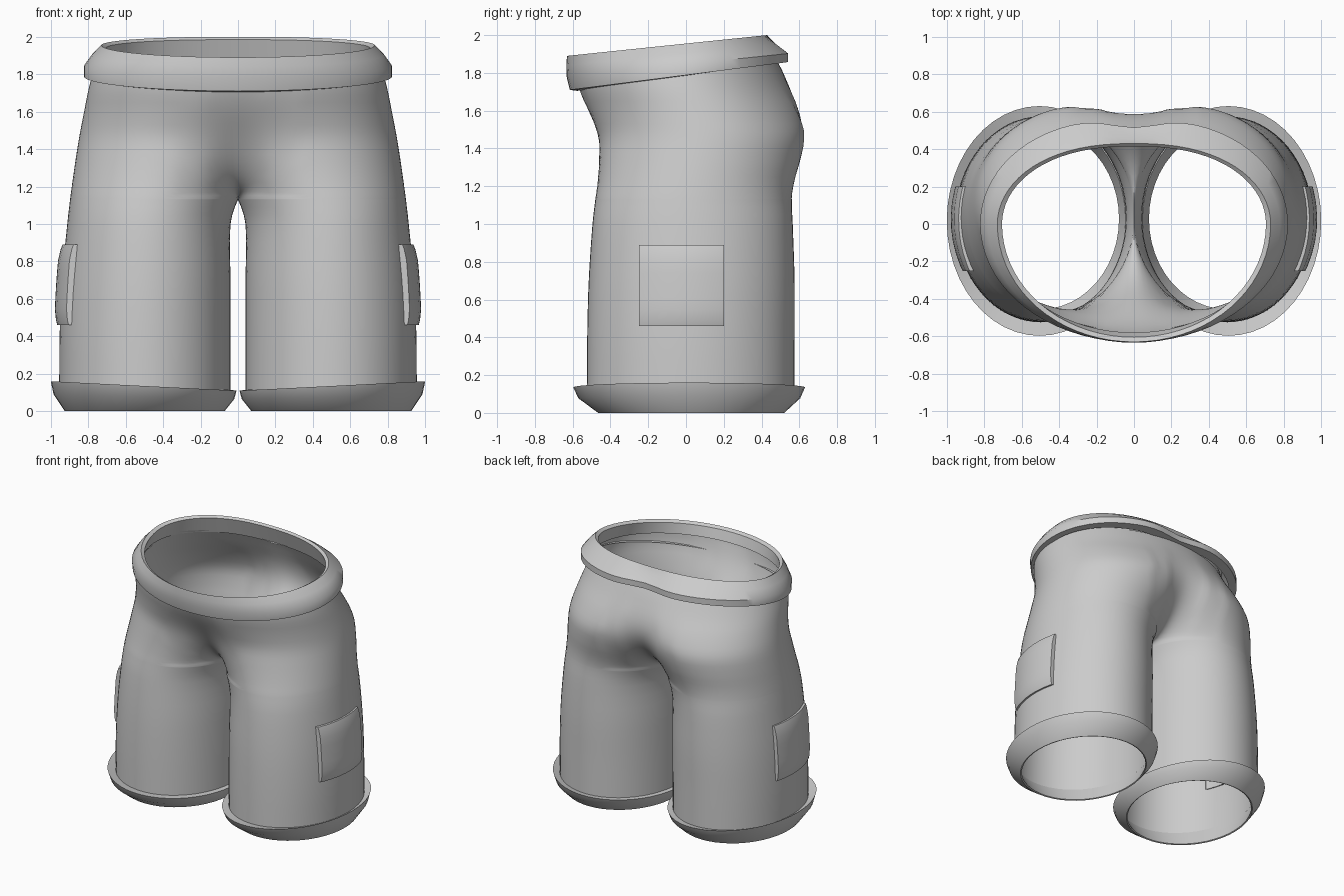
import bpy, bmesh, math

if "Cube" in bpy.data.objects:
    bpy.data.objects.remove(bpy.data.objects["Cube"])

grey = bpy.data.materials.new("light grey cloth")
grey.diffuse_color = (0.6, 0.6, 0.6, 1)
grey.use_nodes = True
grey.node_tree.nodes["Principled BSDF"].inputs["Base Color"].default_value = grey.diffuse_color

# Leg and hip sections: z, outer x, inner x, front y, back y
SECTIONS = [
    (0.10, 0.955, 0.040, -0.525, 0.575),
    (0.40, 0.953, 0.040, -0.523, 0.575),
    (0.70, 0.940, 0.040, -0.515, 0.575),
    (1.00, 0.912, 0.040, -0.495, 0.565),
    (1.13, 0.897, 0.000, -0.480, 0.560),
    (1.22, 0.885, -0.060, -0.468, 0.572),
    (1.34, 0.868, -0.160, -0.460, 0.605),
    (1.47, 0.847, -0.300, -0.465, 0.630),
    (1.60, 0.822, -0.520, -0.520, 0.605),
    (1.72, 0.798, -0.720, -0.580, 0.555),
    (1.86, 0.760, -0.760, -0.600, 0.485),
]


def section(z):
    """Smoothly interpolated section at height z."""
    s = SECTIONS
    i = max(k for k in range(len(s) - 1) if s[k][0] <= z + 1e-9)
    p, q = s[i], s[i + 1]
    r, n = s[max(i - 1, 0)], s[min(i + 2, len(s) - 1)]
    h = q[0] - p[0]
    t = (z - p[0]) / h
    out = []
    for c in range(1, 5):
        m0 = (q[c] - r[c]) / (q[0] - r[0]) * h
        m1 = (n[c] - p[c]) / (n[0] - p[0]) * h
        out.append((2*t**3 - 3*t*t + 1) * p[c] + (t**3 - 2*t*t + t) * m0
                   + (3*t*t - 2*t**3) * q[c] + (t**3 - t*t) * m1)
    return out


def leg_point(z, ang, off=0.0):
    o, i, f, b = section(z)
    return ((o + i) / 2 + ((o - i) / 2 + off) * math.cos(ang),
            (f + b) / 2 + ((b - f) / 2 + off) * math.sin(ang), z)


def grid_faces(bm, rows, closed=False):
    """Skin a list of equally long point rows."""
    vs = [[bm.verts.new(p) for p in row] for row in rows]
    n = len(rows[0])
    for a, b in zip(vs, vs[1:]):
        for j in range(n if closed else n - 1):
            k = (j + 1) % n
            bm.faces.new((a[j], a[k], b[k], b[j]))


def finish(name, bm, angle=40):
    me = bpy.data.meshes.new(name)
    bm.to_mesh(me)
    bm.free()
    ob = bpy.data.objects.new(name, me)
    bpy.context.collection.objects.link(ob)
    me.materials.append(grey)
    bpy.ops.object.select_all(action='DESELECT')
    ob.select_set(True)
    bpy.context.view_layer.objects.active = ob
    bpy.ops.object.shade_smooth_by_angle(angle=math.radians(angle))
    return ob


def mirror_copy(bm):
    d = bmesh.ops.duplicate(bm, geom=bm.verts[:] + bm.edges[:] + bm.faces[:])["geom"]
    for v in [g for g in d if isinstance(g, bmesh.types.BMVert)]:
        v.co.x *= -1
    bmesh.ops.reverse_faces(bm, faces=[g for g in d if isinstance(g, bmesh.types.BMFace)])


# Body: each half is a closed tube below the crotch that opens at x = 0 above it
bm = bmesh.new()
zs = [0.10 + 0.09 * i for i in range(11)] + [1.05, 1.09, 1.13, 1.135, 1.145, 1.16, 1.18]
zs += [1.21 + 0.04 * i for i in range(16)] + [1.86]
N = 64
rows = []
for z in zs:
    o, i, f, b = section(z)
    cx, a = (o + i) / 2, (o - i) / 2
    lim = math.pi if i >= -1e-6 else math.acos(max(-1, -cx / a))
    row = [leg_point(z, -lim + 2 * lim * j / N) for j in range(N + 1)]
    if i < 1e-6:
        row[0], row[-1] = (0,) + row[0][1:], (0,) + row[-1][1:]
    rows.append(row)
grid_faces(bm, rows)
mirror_copy(bm)
bmesh.ops.remove_doubles(bm, verts=bm.verts[:], dist=0.0005)
# Soften the centre seam
for reach, turns in ((0.32, 10), (0.15, 10)):
    soft = [v for v in bm.verts if abs(v.co.x) < reach and 1.14 < v.co.z < 1.8]
    for _ in range(turns):
        bmesh.ops.smooth_vert(bm, verts=soft, factor=0.5, use_axis_x=True,
                              use_axis_y=True, use_axis_z=True)
finish("shorts_body", bm, 80)

# Waistband: x radius, front y, back y, front z, back z
BAND = [
    (0.740, -0.580, 0.460, 1.800, 1.850),
    (0.705, -0.605, 0.415, 1.875, 1.985),
    (0.730, -0.630, 0.430, 1.890, 2.000),
    (0.780, -0.634, 0.500, 1.840, 1.955),
    (0.822, -0.632, 0.565, 1.780, 1.905),
    (0.822, -0.615, 0.565, 1.710, 1.860),
    (0.775, -0.575, 0.490, 1.705, 1.855),
]
bm = bmesh.new()
rows = []
for k, (rx, f, b, zf, zb) in enumerate(BAND):
    row = []
    for j in range(72):
        t = math.tau * j / 72
        c, s = math.cos(t), math.sin(t)
        if s > 0:                       # flatter across the back
            c = math.copysign(abs(c) ** 0.85, c)
        x, y = rx * c, (b * s if s > 0 else -f * s)
        z = zf + (zb - zf) * (y - f) / (b - f)
        if s > 0 and k >= 3:            # dip at the centre back
            y -= 0.05 * math.exp(-(x / 0.18) ** 2)
        row.append((x, y, z))
    rows.append(row)
grid_faces(bm, rows, True)
bmesh.ops.recalc_face_normals(bm, faces=bm.faces[:])
finish("waistband", bm, 40)

# Leg cuffs: inner x, outer x, front y, back y, inner z, outer z
CUFF = [
    (0.045, 0.950, -0.520, 0.570, 0.115, 0.130),
    (0.008, 1.000, -0.597, 0.630, 0.110, 0.160),
    (0.020, 0.985, -0.570, 0.605, 0.065, 0.090),
    (0.072, 0.925, -0.465, 0.520, 0.000, 0.000),
    (0.080, 0.915, -0.455, 0.510, 0.004, 0.004),
    (0.045, 0.950, -0.520, 0.570, 0.115, 0.130),
]
for side, sx in (("right", 1), ("left", -1)):
    bm = bmesh.new()
    rows = []
    for i, o, f, b, zi, zo in CUFF:
        row = []
        for j in range(48):
            t = math.tau * j / 48
            w = (1 + math.cos(t)) / 2
            row.append((sx * (i + (o - i) * w),
                        (f + b) / 2 + (b - f) / 2 * math.sin(t), zi + (zo - zi) * w))
        rows.append(row)
    grid_faces(bm, rows, True)
    bmesh.ops.recalc_face_normals(bm, faces=bm.faces[:])
    finish(side + "_leg_cuff", bm, 35)

# Side pockets: patches that follow the leg, with turned-in edges
for side, sx in (("right", 1), ("left", -1)):
    bm = bmesh.new()
    rows = []
    steps = [0, 0, 0.06, 0.2, 0.35, 0.5, 0.65, 0.8, 0.94, 1, 1]
    for r, v in enumerate(steps):
        row = []
        for c, u in enumerate(steps):
            edge = r in (0, 10) or c in (0, 10)
            off = -0.01 if edge else 0.012 + 0.018 * min(1, 8 * v * (1 - v) + 0.1)
            y = -0.25 + 0.45 * u
            ang = math.asin((y - 0.025) / 0.56)
            p = leg_point(0.46 + 0.43 * v, ang, off)
            row.append((sx * p[0], y, p[2]))
        rows.append(row)
    grid_faces(bm, rows)
    bmesh.ops.recalc_face_normals(bm, faces=bm.faces[:])
    if sum(f.normal.x for f in bm.faces) * sx < 0:
        bmesh.ops.reverse_faces(bm, faces=bm.faces[:])
    finish(side + "_pocket", bm, 35)
